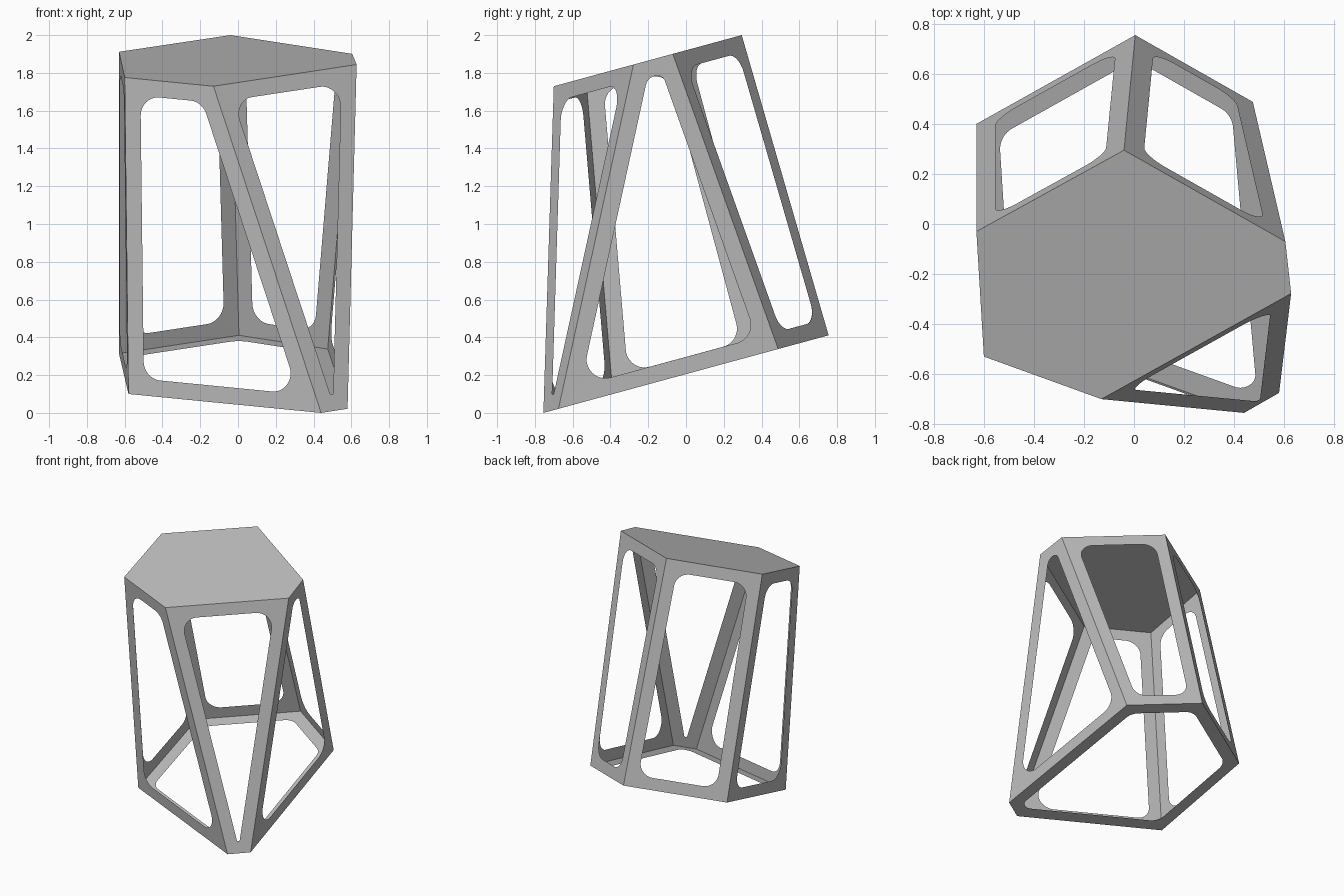
import bpy, bmesh, math
from mathutils import Vector

cube = bpy.data.objects.get("Cube")
if cube:
    bpy.data.objects.remove(cube, do_unlink=True)

SLOPE = 0.272     # tilt shared by the top and base planes
BORDER = 0.088    # width of the frame bars
RADIUS = 0.1      # window corner radius
STEPS = 12        # segments per rounded corner (even)

grey = bpy.data.materials.new("neutral_grey")
grey.use_nodes = True
colour = (0.5, 0.5, 0.5, 1)
grey.diffuse_color = colour
grey.node_tree.nodes["Principled BSDF"].inputs["Base Color"].default_value = colour

# Matching corners of the top and base hexagons, clockwise from the back
top_xy = [(-0.04, 0.295), (0.605, -0.07), (0.628, -0.278),
          (-0.13, -0.70), (-0.60, -0.53), (-0.63, -0.03)]
base_xy = [(0.005, 0.755), (0.475, 0.488), (0.58, -0.675),
           (0.44, -0.755), (-0.58, -0.387), (-0.63, 0.40)]
top = [Vector((x, y, 2 + SLOPE * (y - 0.295))) for x, y in top_xy]
base = [Vector((x, y, SLOPE * (y + 0.755))) for x, y in base_xy]
centre = sum(top + base, Vector()) / 12


def newell(poly):
    n = Vector()
    for i, p in enumerate(poly):
        n += p.cross(poly[(i + 1) % len(poly)])
    return n.normalized()


def outward(poly):
    mid = sum(poly, Vector()) / len(poly)
    return poly if newell(poly).dot(mid - centre) > 0 else poly[::-1]


def inset(poly):
    """Move every edge inwards by the border width."""
    normal, result = newell(poly), []
    for i, p in enumerate(poly):
        a = (poly[i - 1] - p).normalized()
        b = (poly[(i + 1) % len(poly)] - p).normalized()
        result.append(p + (a + b) * BORDER / a.cross(b).length)
    # An edge that shrank past zero becomes a point
    for i in range(len(poly)):
        j = (i + 1) % len(poly)
        if (result[j] - result[i]).dot(poly[j] - poly[i]) <= 0:
            mid = (result[i] + result[j]) / 2
            step = (poly[j] - poly[i]).normalized() * 0.002
            result[i], result[j] = mid - step, mid + step
    return result


def rounded(poly):
    """Return one arc of points for each corner."""
    arcs = []
    for i, p in enumerate(poly):
        a, b = poly[i - 1] - p, poly[(i + 1) % len(poly)] - p
        half = a.angle(b) / 2
        reach = min(RADIUS / math.tan(half), 0.48 * a.length, 0.48 * b.length)
        r = reach * math.tan(half)
        a.normalize()
        b.normalize()
        axis = (a + b).normalized()
        side = (b - a).normalized()
        hub = p + axis * r / math.sin(half)
        sweep = math.pi / 2 - half
        arcs.append([hub + r * (side * math.sin(t) - axis * math.cos(t))
                     for t in (sweep * (2 * k / STEPS - 1) for k in range(STEPS + 1))])
    return arcs


def make_object(name, faces):
    bm = bmesh.new()
    for face in faces:
        bm.faces.new([bm.verts.new(p) for p in face])
    bmesh.ops.remove_doubles(bm, verts=bm.verts, dist=0.00005)
    mesh = bpy.data.meshes.new(name)
    bm.to_mesh(mesh)
    bm.free()
    mesh.materials.append(grey)
    bpy.context.collection.objects.link(bpy.data.objects.new(name, mesh))


def make_frame(name, poly):
    """Flat panel with a rounded window, one face along each bar."""
    poly = outward(poly)
    arcs, half, faces = rounded(inset(poly)), STEPS // 2, []
    for i in range(len(poly)):
        j = (i + 1) % len(poly)
        inner = arcs[i][half:] + arcs[j][:half + 1]
        faces.append([poly[i], poly[j]] + inner[::-1])
    make_object(name, faces)


# Solid seat, open base and six leaning window frames
make_object("top_plate", [outward(top)])
make_frame("base_frame", base)
names = ["back_left", "left", "front_left", "front_right", "right", "back_right"]
for i, name in enumerate(names):
    j = (i + 1) % 6
    make_frame(name + "_frame", [top[i], top[j], base[j], base[i]])
